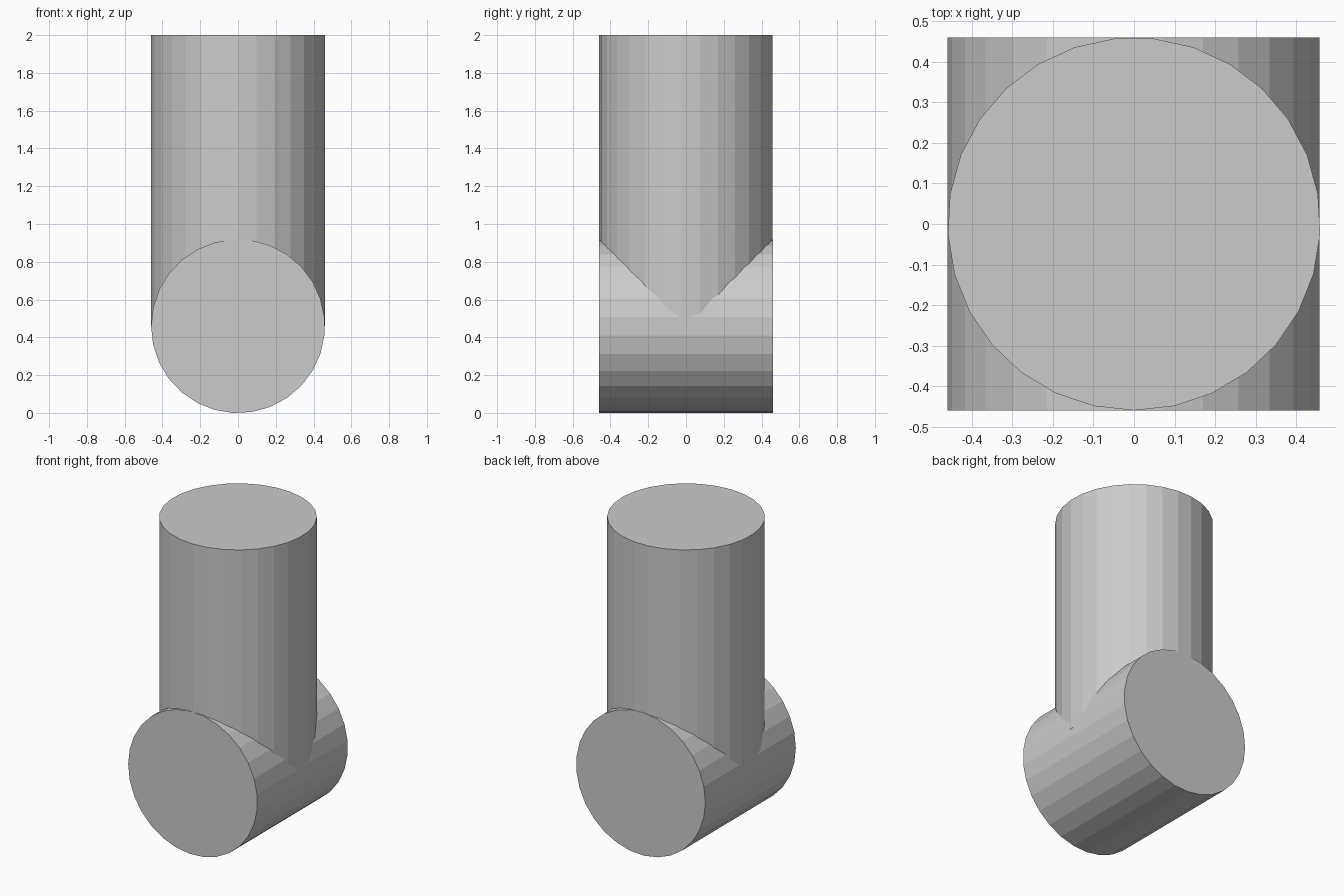
import bpy, bmesh
from math import sin, cos, pi
from mathutils import Vector

if "Cube" in bpy.data.objects:
    bpy.data.objects.remove(bpy.data.objects["Cube"])

R, SIDES, HALF = 0.46, 29, 0.459


def prism(name, center, u, v, depth):
    """Round bar: 29-sided ring in the u/v plane (first corner on u), extruded by depth."""
    bm = bmesh.new()
    u, v = Vector(u), Vector(v)
    ring = [bm.verts.new(Vector(center) + R * (cos(a) * u + sin(a) * v))
            for a in (2 * pi * i / SIDES for i in range(SIDES))]
    face = bm.faces.new(ring)
    out = bmesh.ops.extrude_face_region(bm, geom=[face])
    top = [g for g in out["geom"] if isinstance(g, bmesh.types.BMVert)]
    bmesh.ops.translate(bm, verts=top, vec=depth)
    if not any(face in f.link_faces for f in bm.edges):
        bm.faces.new(ring)
    bmesh.ops.recalc_face_normals(bm, faces=bm.faces)
    mesh = bpy.data.meshes.new(name)
    bm.to_mesh(mesh)
    bm.free()
    ob = bpy.data.objects.new(name, mesh)
    bpy.context.collection.objects.link(ob)
    return ob


# Horizontal pipe running front to back
pipe = prism("tee_pipe", (0, -R, HALF), (-1, 0, 0), (0, 0, 1), (0, 2 * R, 0))

# Upright pipe rising from the axis of the horizontal one
upright = prism("upright_pipe_helper", (0, 0, HALF), (0, -1, 0), (1, 0, 0), (0, 0, 2 - HALF))

# Weld both into one solid
mod = pipe.modifiers.new("join", 'BOOLEAN')
mod.operation = 'UNION'
mod.solver = 'EXACT'
mod.object = upright
bpy.context.view_layer.objects.active = pipe
bpy.ops.object.modifier_apply(modifier=mod.name)
bpy.data.objects.remove(upright)
